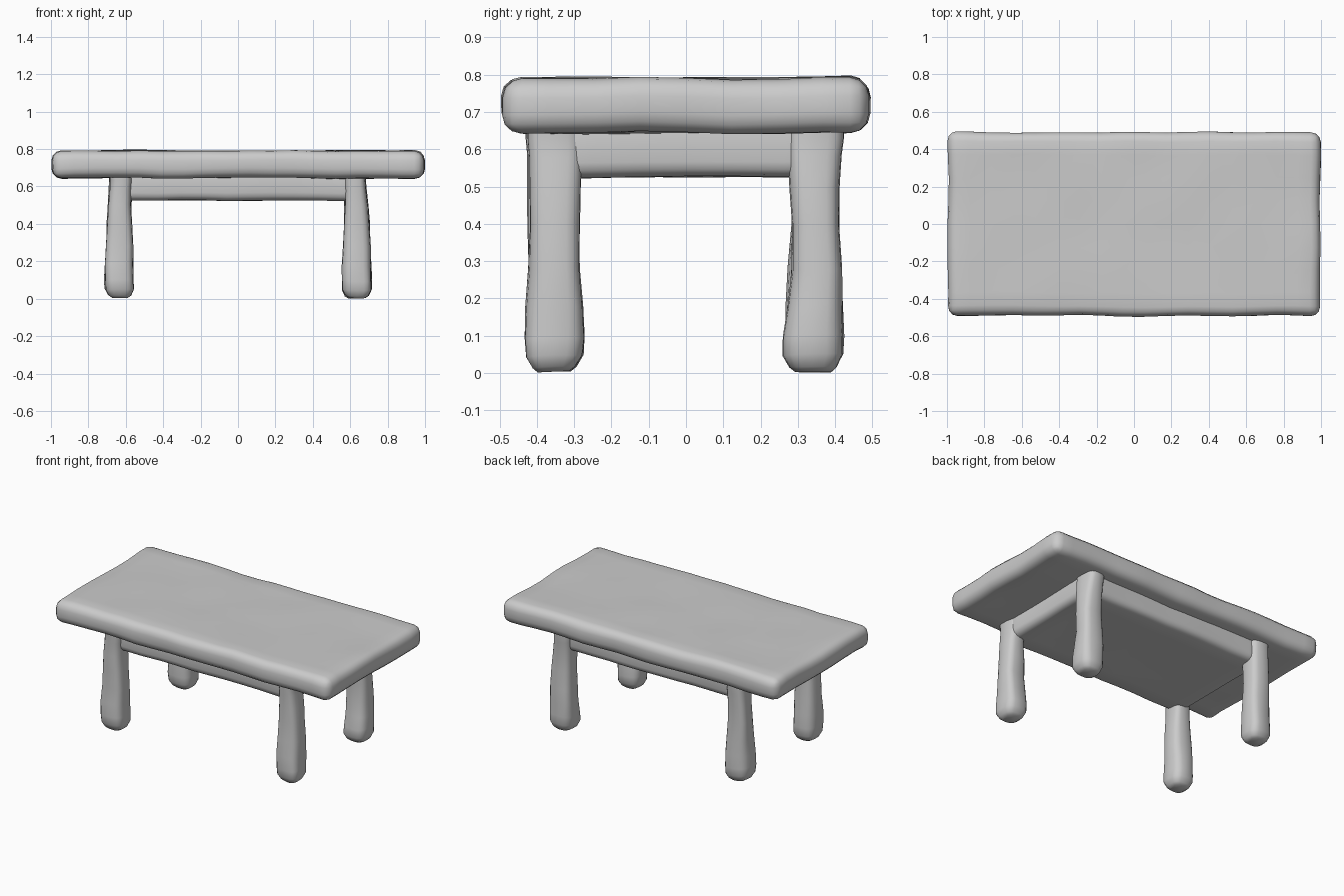
import bpy, bmesh, math
from mathutils import Vector, noise

old = bpy.data.objects.get("Cube")
if old:
    bpy.data.objects.remove(old, do_unlink=True)

# Single plain grey
GREY = (0.6, 0.6, 0.6, 1.0)
grey = bpy.data.materials.new("plain grey")
grey.use_nodes = True
grey.diffuse_color = GREY
grey.node_tree.nodes["Principled BSDF"].inputs["Base Color"].default_value = GREY


def finish(bm, name, wobble, freq):
    """Add gentle hand-shaped waviness, then make a smooth object."""
    for v in bm.verts:
        v.co += noise.noise_vector(v.co * freq) * wobble
    bmesh.ops.recalc_face_normals(bm, faces=bm.faces)
    mesh = bpy.data.meshes.new(name)
    bm.to_mesh(mesh)
    bm.free()
    mesh.materials.append(grey)
    obj = bpy.data.objects.new(name, mesh)
    bpy.context.collection.objects.link(obj)
    bpy.ops.object.select_all(action='DESELECT')
    obj.select_set(True)
    bpy.context.view_layer.objects.active = obj
    bpy.ops.object.shade_smooth_by_angle(angle=math.radians(50))
    return obj


def slab(name, low, high, bevel, wobble, freq):
    """Rounded box between two corners, with enough faces to bend."""
    low, high = Vector(low), Vector(high)
    bm = bmesh.new()
    bmesh.ops.create_cube(bm, size=1)
    for v in bm.verts:
        v.co = (low + high) / 2 + v.co * (high - low)
    # Cut long edges into short lengths, axis by axis
    for axis in range(2):
        span = high[axis] - low[axis]
        steps = round(span / 0.12)
        for i in range(1, steps):
            point = low.copy()
            point[axis] += span * i / steps
            normal = Vector((0, 0, 0))
            normal[axis] = 1
            bmesh.ops.bisect_plane(bm, geom=bm.verts[:] + bm.edges[:] + bm.faces[:],
                                   plane_co=point, plane_no=normal)
    sharp = [e for e in bm.edges if e.calc_face_angle(0) > 1]
    bmesh.ops.bevel(bm, geom=sharp, offset=bevel, segments=3, profile=0.5,
                    affect='EDGES', clamp_overlap=True)
    return finish(bm, name, wobble, freq)


def leg(name, x, y, sx, sy):
    """Soft square leg that swells into a rounded foot."""
    # height, half width, half depth, outward shift in x
    rings = [(0.005, 0.045, 0.045, 0), (0.018, 0.065, 0.06, 0), (0.05, 0.08, 0.078, 0),
             (0.10, 0.08, 0.08, 0), (0.18, 0.077, 0.075, 0), (0.28, 0.073, 0.068, 0),
             (0.40, 0.07, 0.066, 0), (0.50, 0.064, 0.067, 0), (0.58, 0.06, 0.07, -0.005),
             (0.63, 0.06, 0.075, -0.01), (0.70, 0.06, 0.075, -0.01)]
    sides = 20
    bm = bmesh.new()
    loops = []
    for z, w, d, shift in rings:
        loop = []
        for i in range(sides):
            c, s = math.cos(math.tau * i / sides), math.sin(math.tau * i / sides)
            px = math.copysign(abs(c) ** 0.65, c) * w
            py = math.copysign(abs(s) ** 0.65, s) * d
            loop.append(bm.verts.new((sx * (x + shift) + px, sy * y + py, z)))
        loops.append(loop)
    for a, b in zip(loops, loops[1:]):
        for i in range(sides):
            j = (i + 1) % sides
            bm.faces.new((a[i], a[j], b[j], b[i]))
    bm.faces.new(loops[0])
    bm.faces.new(loops[-1])
    return finish(bm, name, 0.012, 5)


# Thick table top
slab("table_top", (-0.995, -0.49, 0.645), (0.995, 0.49, 0.79), 0.05, 0.01, 4)

# Solid apron under the top, between the legs
slab("apron", (-0.67, -0.39, 0.527), (0.67, 0.39, 0.69), 0.04, 0.008, 4)

# Four legs
for sx, side in ((-1, "right"), (1, "left")):
    leg("front_" + side + "_leg", 0.635, 0.355, sx, -1)
    leg("back_" + side + "_leg", 0.635, 0.345, sx, 1)
